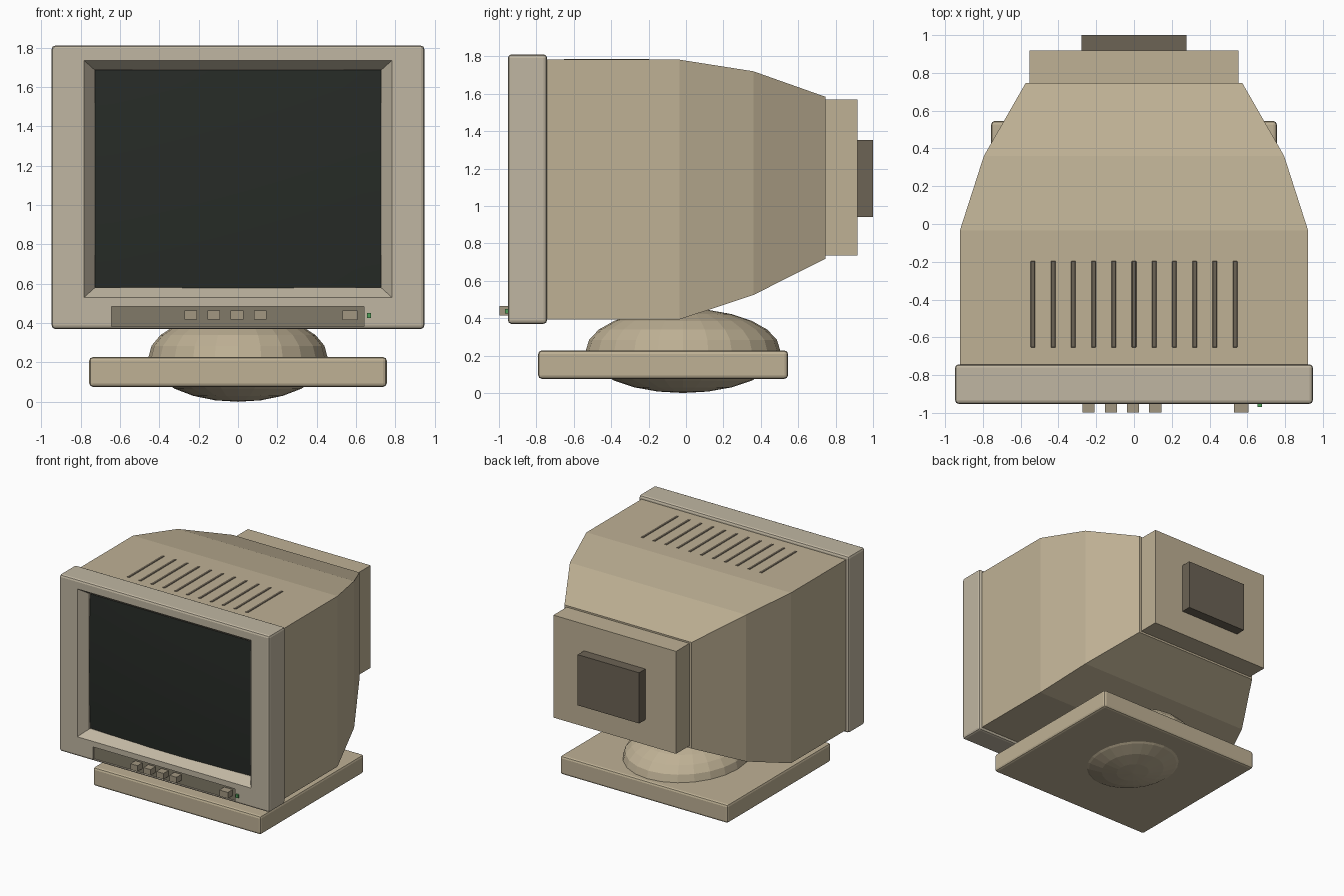
import bpy, bmesh, math
from mathutils import Matrix

if "Cube" in bpy.data.objects:
    bpy.data.objects.remove(bpy.data.objects["Cube"])


def material(name, rgb):
    m = bpy.data.materials.new(name)
    m.diffuse_color = (*rgb, 1)
    m.use_nodes = True
    m.node_tree.nodes["Principled BSDF"].inputs["Base Color"].default_value = m.diffuse_color
    return m


BEIGE = material("beige", (0.52, 0.44, 0.30))
BEZEL = material("bezel_beige", (0.53, 0.47, 0.36))
KEY = material("key_beige", (0.36, 0.31, 0.22))
DARK = material("dark_brown", (0.15, 0.125, 0.09))
PANEL = material("panel_brown", (0.22, 0.195, 0.14))
GLASS = material("screen_glass", (0.02, 0.024, 0.02))
GREEN = material("led_green", (0.08, 0.35, 0.1))


def finish(bm, name, mat):
    bmesh.ops.recalc_face_normals(bm, faces=bm.faces)
    me = bpy.data.meshes.new(name)
    bm.to_mesh(me)
    bm.free()
    ob = bpy.data.objects.new(name, me)
    bpy.context.collection.objects.link(ob)
    if mat:
        me.materials.append(mat)
    return ob


def box(name, x, y, z, mat, bevel=0.0, segments=2):
    """Box from (min, max) ranges, optionally with rounded edges."""
    bm = bmesh.new()
    bmesh.ops.create_cube(bm, size=1)
    for v in bm.verts:
        v.co = [r[0] if c < 0 else r[1] for c, r in zip(v.co, (x, y, z))]
    if bevel:
        bmesh.ops.bevel(bm, geom=bm.edges[:], offset=bevel, segments=segments,
                        profile=0.5, affect='EDGES')
    return finish(bm, name, mat)


def loft(name, sections, mat):
    """Closed hull through rectangles (y, half width, z low, z high)."""
    bm = bmesh.new()
    rings = [[bm.verts.new((sx * w, y, z)) for sx, z in
              ((-1, lo), (1, lo), (1, hi), (-1, hi))] for y, w, lo, hi in sections]
    for a, b in zip(rings, rings[1:]):
        for i in range(4):
            j = (i + 1) % 4
            bm.faces.new((a[i], a[j], b[j], b[i]))
    bm.faces.new(rings[0])
    bm.faces.new(rings[-1])
    return finish(bm, name, mat)


def cut(target, cutter):
    cutter.hide_render = True
    mod = target.modifiers.new("cut", 'BOOLEAN')
    mod.object = cutter
    mod.solver = 'EXACT'
    bpy.context.view_layer.objects.active = target
    bpy.ops.object.modifier_apply(modifier=mod.name)
    bpy.data.objects.remove(cutter)


# Front bezel with a sloped screen opening and a shallow control recess
bezel = box("bezel", (-0.947, 0.947), (-0.952, -0.743), (0.37, 1.81), BEZEL, 0.018)
cut(bezel, loft("opening_cutter", [(-0.97, 0.783, 0.53, 1.735), (-0.952, 0.783, 0.53, 1.735),
                                   (-0.88, 0.727, 0.58, 1.685), (-0.80, 0.727, 0.58, 1.685)], None))
cut(bezel, box("recess_cutter", (-0.642, 0.64), (-0.98, -0.925), (0.382, 0.485), None))
box("control_panel", (-0.642, 0.64), (-0.935, -0.92), (0.382, 0.485), PANEL)

# Bulging glass screen
bm = bmesh.new()
bmesh.ops.create_grid(bm, x_segments=16, y_segments=12, size=1)
for v in bm.verts:
    u, w = v.co.x, v.co.y
    v.co = (u * 0.729, -0.90 + 0.022 * u * u + 0.016 * w * w, 1.1325 + w * 0.5545)
for f in bm.faces:
    f.smooth = True
screen = finish(bm, "screen", GLASS)
if screen.data.polygons[0].normal.y > 0:
    screen.data.flip_normals()

# Tapering housing, rear box and rear socket
loft("housing", [(-0.76, 0.922, 0.393, 1.782), (-0.035, 0.922, 0.393, 1.782),
                 (0.36, 0.795, 0.524, 1.72), (0.747, 0.573, 0.718, 1.583)], BEIGE)
box("rear_box", (-0.553, 0.553), (0.73, 0.918), (0.735, 1.57), BEIGE)
box("rear_socket", (-0.277, 0.277), (0.90, 1.0), (0.94, 1.353), DARK)

# Cooling slots on the top
for i in range(11):
    x = (i - 5) * 0.107
    box(f"vent_slot_{i + 1}", (x - 0.012, x + 0.012), (-0.655, -0.195),
        (1.765, 1.785), DARK, 0.003, 1)

# Buttons, power button and light
for i in range(4):
    x = -0.24 + i * 0.1175
    box(f"button_{i + 1}", (x - 0.032, x + 0.032), (-0.998, -0.93), (0.417, 0.465), KEY)
box("power_button", (0.53, 0.607), (-0.998, -0.93), (0.415, 0.465), KEY)
box("power_light", (0.655, 0.677), (-0.968, -0.945), (0.425, 0.45), GREEN)

# Swivel ball and base plate
bm = bmesh.new()
bmesh.ops.create_uvsphere(bm, u_segments=24, v_segments=12, radius=1,
                          matrix=Matrix.Translation((0, -0.016, 0.226))
                          @ Matrix.Diagonal((0.455, 0.52, 0.226, 1)))
finish(bm, "swivel_ball", BEIGE)
box("base_plate", (-0.756, 0.756), (-0.79, 0.545), (0.076, 0.227), BEIGE, 0.018)
